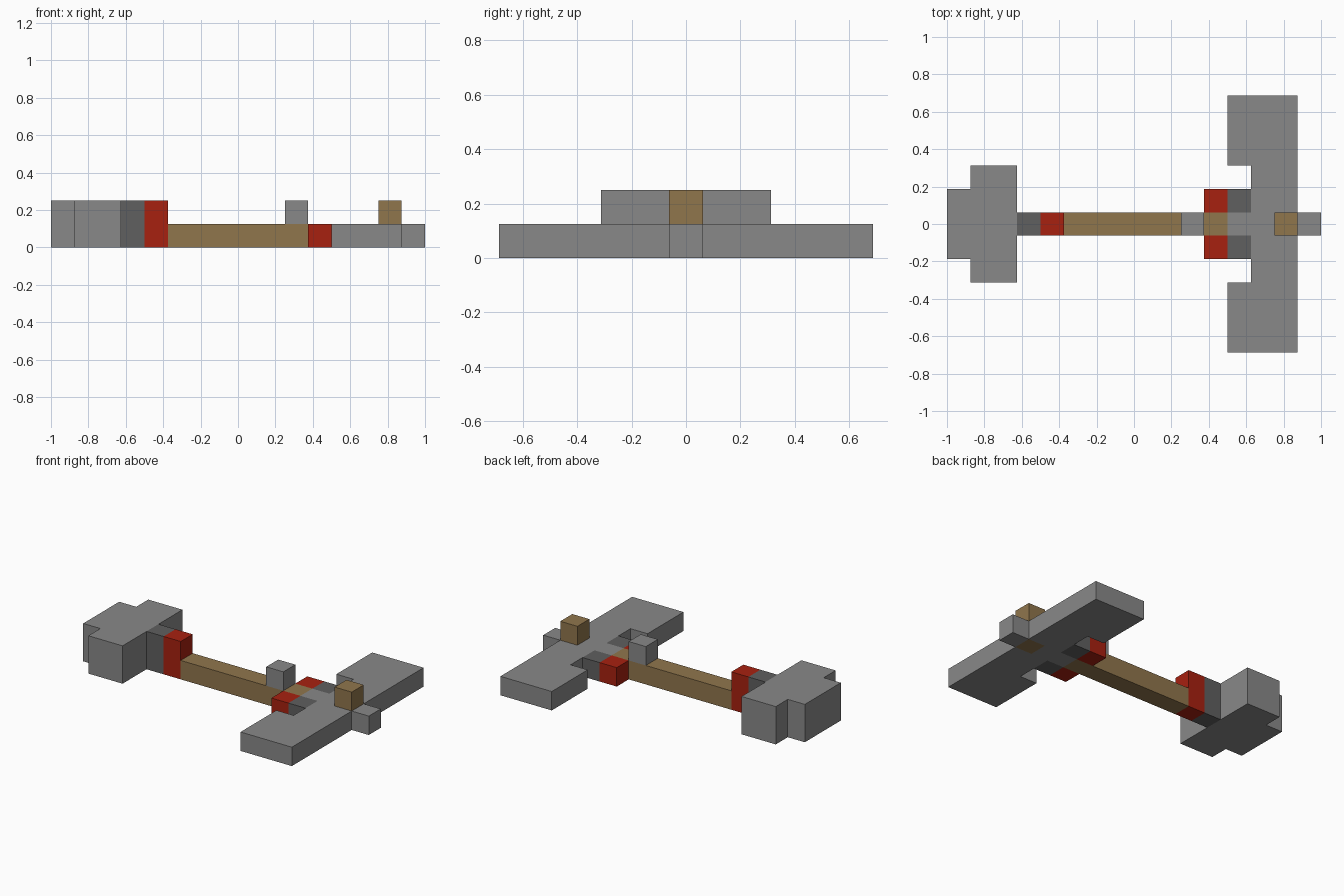
import bpy
import bmesh

cube = bpy.data.objects.get("Cube")
if cube:
    bpy.data.objects.remove(cube, do_unlink=True)

U = 0.125      # one block
H = U / 2      # half a block


def material(name, rgb):
    mat = bpy.data.materials.new(name)
    mat.use_nodes = True
    color = (*rgb, 1.0)
    mat.diffuse_color = color
    mat.node_tree.nodes["Principled BSDF"].inputs["Base Color"].default_value = color
    return mat


steel = material("steel_gray", (0.25, 0.25, 0.25))
dark = material("dark_gray", (0.115, 0.115, 0.115))
red = material("red", (0.39, 0.015, 0.005))
wood = material("wood_brown", (0.28, 0.18, 0.073))


def prism(name, outline, z0, z1, mat):
    """Extrude an outline given in blocks, seen from above."""
    bm = bmesh.new()
    face = bm.faces.new([bm.verts.new((x * U, y * U, z0 * U)) for x, y in outline])
    top = bmesh.ops.extrude_face_region(bm, geom=[face])["geom"]
    bmesh.ops.translate(bm, vec=(0, 0, (z1 - z0) * U),
                        verts=[g for g in top if isinstance(g, bmesh.types.BMVert)])
    bmesh.ops.recalc_face_normals(bm, faces=bm.faces)
    mesh = bpy.data.meshes.new(name)
    bm.to_mesh(mesh)
    bm.free()
    mesh.materials.append(mat)
    obj = bpy.data.objects.new(name, mesh)
    bpy.context.collection.objects.link(obj)
    return obj


def mirrored(half):
    """Complete a half outline (y > 0) across the x axis."""
    return half + [(x, -y) for x, y in reversed(half)]


def box(name, x0, x1, y0, y1, z0, z1, mat):
    return prism(name, [(x0, y0), (x1, y0), (x1, y1), (x0, y1)], z0, z1, mat)


# Heavy stepped head
prism("head", mirrored([(-8, 1.5), (-7, 1.5), (-7, 2.5), (-5, 2.5)]), 0, 2, steel)

# Collar bands and shaft
box("dark_collar", -5, -4, -0.5, 0.5, 0, 2, dark)
box("red_collar", -4, -3, -0.5, 0.5, 0, 2, red)
box("shaft", -3, 4, -0.5, 0.5, 0, 1, wood)
box("shaft_stud", 2, 3, -0.5, 0.5, 1, 2, steel)

# Crossbar with forward arms, a centre tongue and a slot for the peg
guard = [(4, 0.5), (5, 0.5), (5, 2.5), (4, 2.5), (4, 5.5), (7, 5.5), (7, 0.5), (6, 0.5)]
prism("crossbar", mirrored(guard), 0, 1, steel)

# Peg through the crossbar and the end knob
box("peg", 6, 7, -0.5, 0.5, 0, 2, wood)
box("end_knob", 7, 8, -0.5, 0.5, 0, 1, steel)

# Cheek blocks on both sides of the shaft
for side, y0, y1 in (("left", 0.5, 1.5), ("right", -1.5, -0.5)):
    box("red_cheek_" + side, 3, 4, y0, y1, 0, 1, red)
    box("dark_cheek_" + side, 4, 5, y0, y1, 0, 1, dark)
